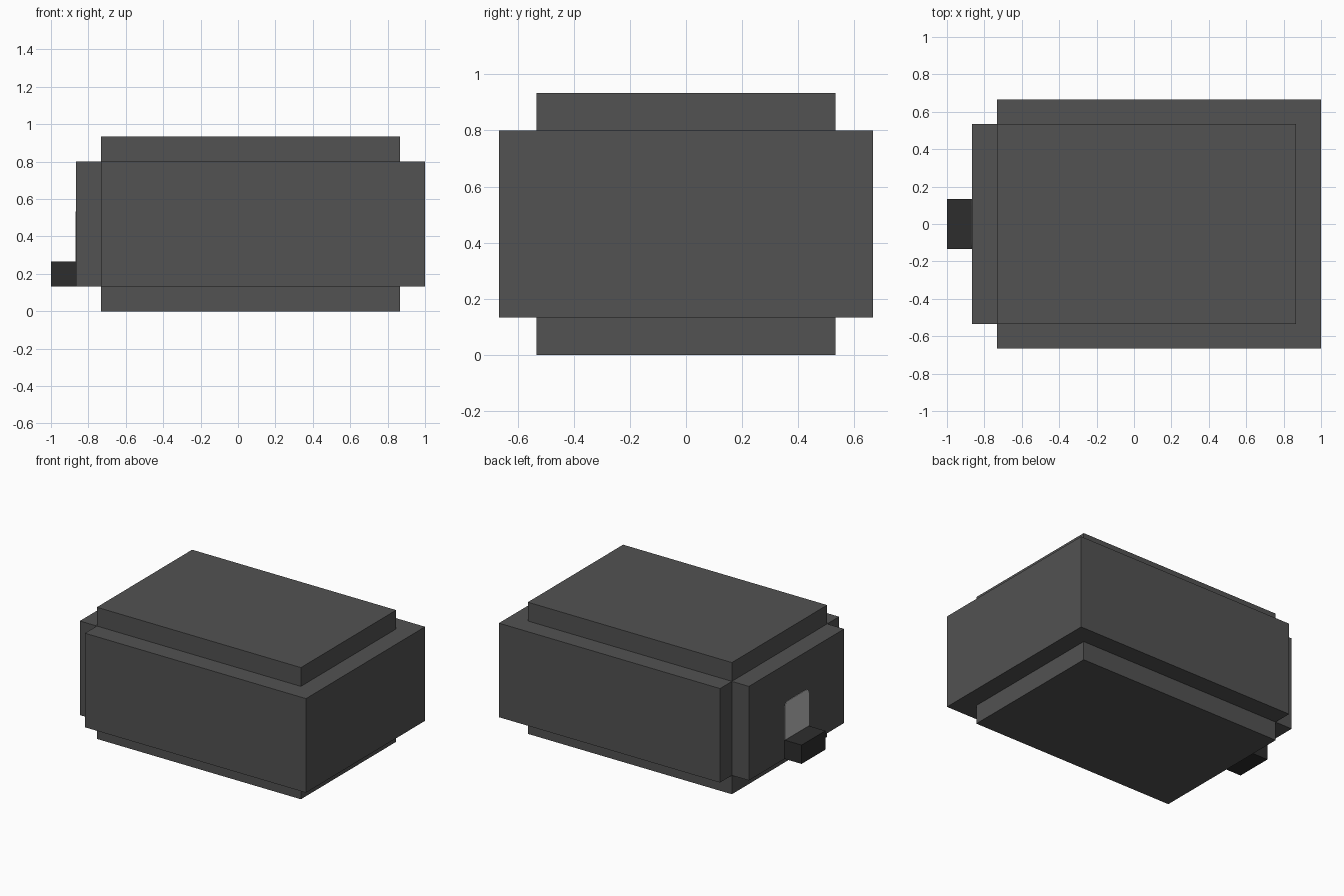
import bpy
import bmesh
from math import cos, sin, pi

cube = bpy.data.objects.get("Cube")
if cube:
    bpy.data.objects.remove(cube, do_unlink=True)

U = 2 / 15  # modelling unit: every edge lies on this step


def material(name, grey):
    mat = bpy.data.materials.new(name)
    mat.use_nodes = True
    colour = (grey, grey, grey, 1)
    mat.diffuse_color = colour
    mat.node_tree.nodes["Principled BSDF"].inputs["Base Color"].default_value = colour
    return mat


def add_object(name, bm, mat):
    bmesh.ops.recalc_face_normals(bm, faces=bm.faces)
    mesh = bpy.data.meshes.new(name)
    bm.to_mesh(mesh)
    bm.free()
    mesh.materials.append(mat)
    obj = bpy.data.objects.new(name, mesh)
    bpy.context.collection.objects.link(obj)
    return obj


def box(name, x, half_y, z, mat):
    """Box from its x range, half depth and z range, in units."""
    bm = bmesh.new()
    bmesh.ops.create_cube(bm, size=1)
    for v in bm.verts:
        v.co.x = x[v.co.x > 0] * U
        v.co.y = half_y * U * (1 if v.co.y > 0 else -1)
        v.co.z = z[v.co.z > 0] * U
    return add_object(name, bm, mat)


casing = material("dark grey casing", 0.085)
trim = material("charcoal lip", 0.027)
glass = material("light grey panel", 0.53)

# Stepped casing
box("main_body", (-5.5, 7.5), 5, (1, 6), casing)
box("raised_core", (-5.5, 6.5), 4, (0, 7), casing)
box("end_plate", (-6.5, -5.5), 4, (1, 6), casing)

# Lip projecting from the end plate
box("end_lip", (-7.5, -6.5), 1, (1, 2), trim)

# Thin panel above the lip, with rounded upper corners
radius = 0.035
outline = [(-U, 2 * U), (U, 2 * U)]
for side, start in ((1, 0), (-1, pi / 2)):
    for i in range(5):
        a = start + i * pi / 8
        outline.append((side * (U - radius) + radius * cos(a),
                        4 * U - radius + radius * sin(a)))
bm = bmesh.new()
face = bm.faces.new([bm.verts.new((-6.5 * U, y, z)) for y, z in outline])
extruded = bmesh.ops.extrude_face_region(bm, geom=[face])
moved = [g for g in extruded["geom"] if isinstance(g, bmesh.types.BMVert)]
bmesh.ops.translate(bm, verts=moved, vec=(-0.003, 0, 0))
add_object("end_panel", bm, glass)
